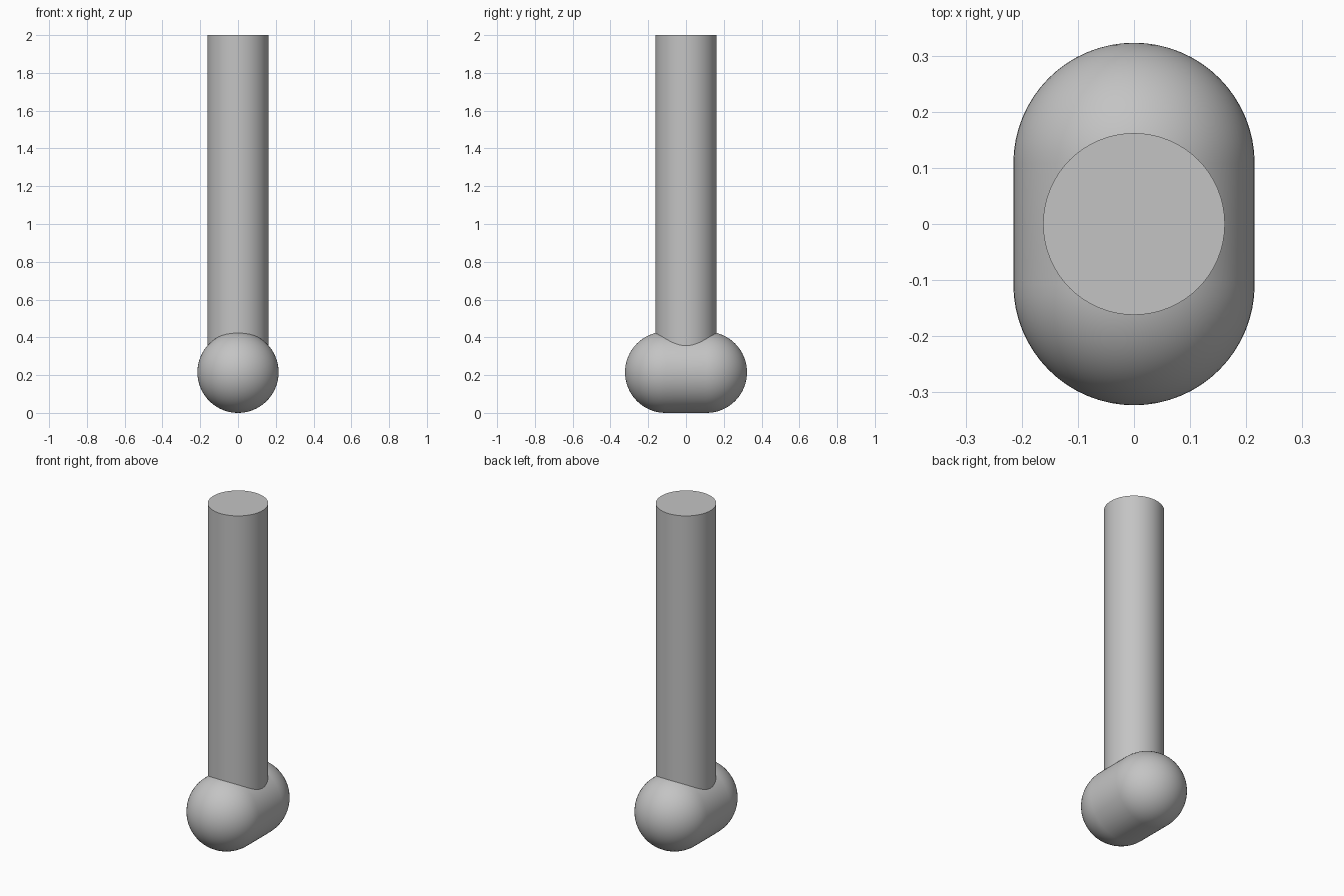
import bpy, bmesh, math
from mathutils import Vector, Matrix

if "Cube" in bpy.data.objects:
    bpy.data.objects.remove(bpy.data.objects["Cube"], do_unlink=True)

FOOT_R, FOOT_HALF = 0.215, 0.108
POST_R, POST_BASE, TOP = 0.162, 0.3, 2.0
SIDES, ARC = 64, 16

grey = bpy.data.materials.new("plain_grey")
grey.use_nodes = True
colour = (0.55, 0.55, 0.55, 1)
grey.diffuse_color = colour
grey.node_tree.nodes["Principled BSDF"].inputs["Base Color"].default_value = colour


def add_part(name, bm):
    bmesh.ops.recalc_face_normals(bm, faces=bm.faces)
    mesh = bpy.data.meshes.new(name)
    bm.to_mesh(mesh)
    bm.free()
    mesh.materials.append(grey)
    part = bpy.data.objects.new(name, mesh)
    bpy.context.collection.objects.link(part)
    bpy.ops.object.select_all(action="DESELECT")
    part.select_set(True)
    bpy.context.view_layer.objects.active = part
    bpy.ops.object.shade_smooth_by_angle(angle=math.radians(35))


# Rounded foot: a capsule lying front to back, turned from a half outline
bm = bmesh.new()
outline = []
for end in (-1, 1):
    for i in range(ARC + 1):
        a = math.pi / 2 * (i / ARC if end < 0 else 1 - i / ARC)
        y = end * (FOOT_HALF + FOOT_R * math.cos(a))
        outline.append(bm.verts.new((0, y, FOOT_R + FOOT_R * math.sin(a))))
edges = [bm.edges.new(pair) for pair in zip(outline, outline[1:])]
bmesh.ops.spin(bm, geom=outline + edges, cent=Vector((0, 0, FOOT_R)),
               axis=Vector((0, 1, 0)), angle=math.tau, steps=SIDES)
bmesh.ops.remove_doubles(bm, verts=bm.verts, dist=0.0001)
add_part("foot", bm)

# Upright post, sunk into the foot
bm = bmesh.new()
bmesh.ops.create_cone(bm, cap_ends=True, segments=SIDES, radius1=POST_R, radius2=POST_R,
                      depth=TOP - POST_BASE,
                      matrix=Matrix.Translation((0, 0, (TOP + POST_BASE) / 2)))
add_part("post", bm)
